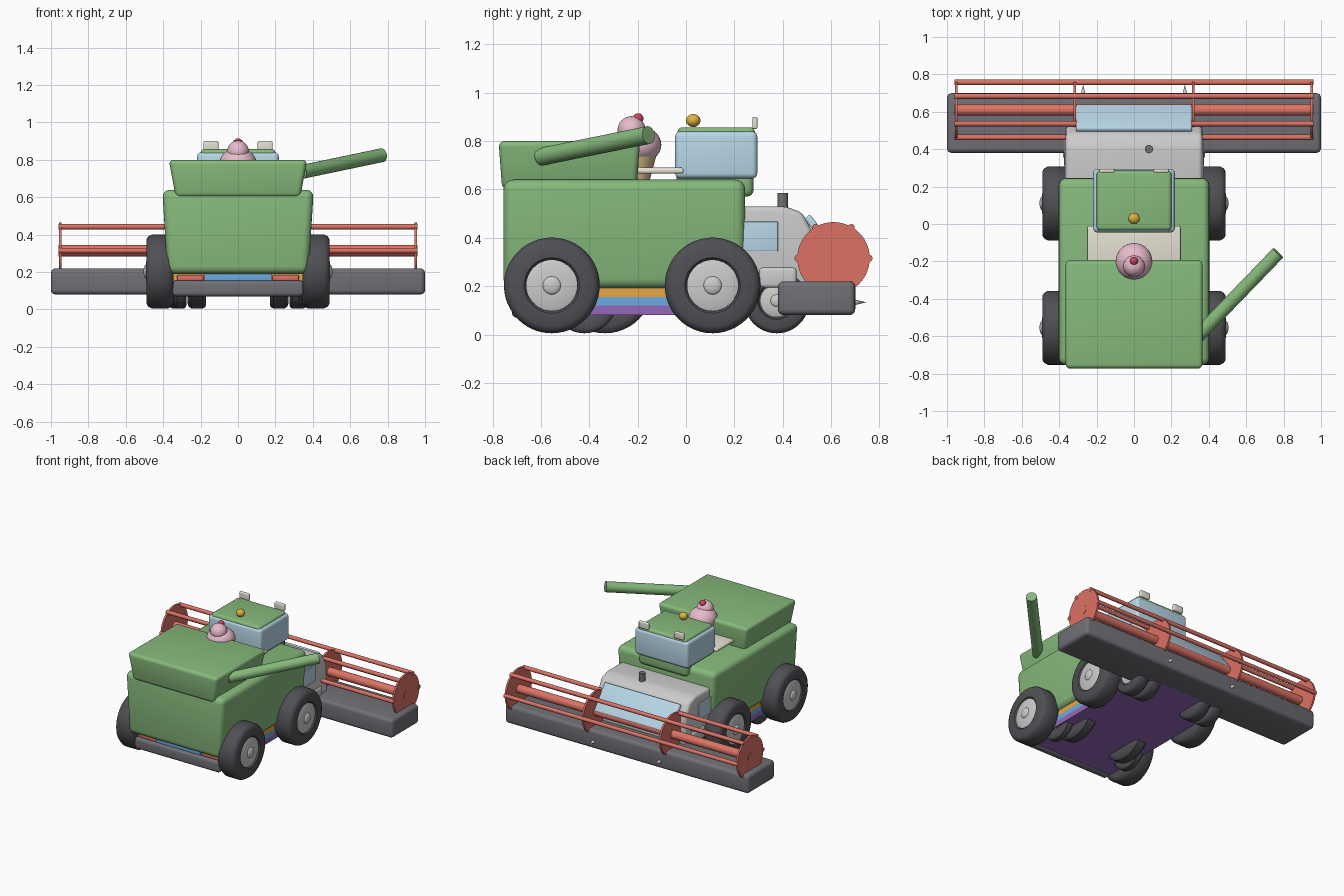
import bpy, bmesh, math
from mathutils import Vector, Matrix

if "Cube" in bpy.data.objects:
    bpy.data.objects.remove(bpy.data.objects["Cube"])

def material(name, c):
    m = bpy.data.materials.new(name)
    m.diffuse_color = (*c, 1)
    m.use_nodes = True
    m.node_tree.nodes["Principled BSDF"].inputs["Base Color"].default_value = m.diffuse_color
    return m

GREEN = material("green", (0.24, 0.49, 0.20))
RED = material("red", (0.72, 0.17, 0.13))
DARK = material("dark_grey", (0.16, 0.16, 0.18))
TYRE = material("tyre", (0.08, 0.08, 0.09))
GLASS = material("glass", (0.48, 0.68, 0.80))
CREAM = material("cream", (0.80, 0.76, 0.66))
PINK = material("pink", (0.80, 0.50, 0.60))
CHERRY = material("cherry", (0.65, 0.06, 0.12))
GOLD = material("gold", (0.75, 0.45, 0.05))
TAN = material("tan", (0.70, 0.50, 0.28))
ORANGE = material("orange", (0.80, 0.38, 0.06))
BLUE = material("blue", (0.15, 0.40, 0.75))
PURPLE = material("purple", (0.30, 0.14, 0.50))

def finish(name, bm, mat=None):
    bmesh.ops.recalc_face_normals(bm, faces=bm.faces)
    me = bpy.data.meshes.new(name)
    bm.to_mesh(me)
    bm.free()
    ob = bpy.data.objects.new(name, me)
    bpy.context.collection.objects.link(ob)
    if mat:
        me.materials.append(mat)
    bpy.ops.object.select_all(action='DESELECT')
    ob.select_set(True)
    bpy.context.view_layer.objects.active = ob
    bpy.ops.object.shade_smooth_by_angle(angle=math.radians(40))
    return ob

def round_edges(bm, r):
    if r:
        bmesh.ops.bevel(bm, geom=bm.edges[:], offset=r, segments=4, profile=0.5,
                        affect='EDGES', clamp_overlap=True)

def box(name, lo, hi, r=0.0, mat=None, taper=(1, 1), tilt=0):
    """Rounded box; taper scales the bottom in x and y, tilt turns it about x."""
    lo, hi = Vector(lo), Vector(hi)
    bm = bmesh.new()
    bmesh.ops.create_cube(bm, size=1)
    for v in bm.verts:
        if v.co.z < 0:
            v.co.x *= taper[0]
            v.co.y *= taper[1]
        v.co = Vector([a * b for a, b in zip(v.co, hi - lo)])
    round_edges(bm, r)
    bm.transform(Matrix.Translation((lo + hi) / 2) @ Matrix.Rotation(tilt, 4, 'X'))
    return finish(name, bm, mat)

def side_prism(name, profile, half, r, mat=None):
    """Extrude a (y, z) profile from -half to half in x."""
    bm = bmesh.new()
    f = bm.faces.new([bm.verts.new((-half, y, z)) for y, z in profile])
    g = bmesh.ops.extrude_face_region(bm, geom=[f])
    bmesh.ops.translate(bm, vec=(2 * half, 0, 0),
                        verts=[v for v in g["geom"] if isinstance(v, bmesh.types.BMVert)])
    round_edges(bm, r)
    return finish(name, bm, mat)

def rod(name, p, q, r, mat=None, r2=None, n=32):
    p, q = Vector(p), Vector(q)
    bm = bmesh.new()
    bmesh.ops.create_cone(bm, cap_ends=True, segments=n, radius1=r,
                          radius2=r if r2 is None else r2, depth=(q - p).length)
    turn = (q - p).to_track_quat('Z', 'Y').to_matrix().to_4x4()
    bm.transform(Matrix.Translation((p + q) / 2) @ turn)
    return finish(name, bm, mat)

def ball(name, c, r, mat=None, scale=(1, 1, 1)):
    bm = bmesh.new()
    bmesh.ops.create_uvsphere(bm, u_segments=32, v_segments=16, radius=r)
    bm.transform(Matrix.Translation(c) @ Matrix.Diagonal((*scale, 1)))
    return finish(name, bm, mat)

def lathe_x(name, profile, c, mat=None):
    """Turn an (x, radius) profile around an x axis through c."""
    bm = bmesh.new()
    vs = [bm.verts.new((x, 0, r)) for x, r in profile]
    es = [bm.edges.new(e) for e in zip(vs, vs[1:])]
    bmesh.ops.spin(bm, geom=vs + es, cent=(0, 0, 0), axis=(1, 0, 0),
                   angle=math.tau, steps=48)
    bmesh.ops.remove_doubles(bm, verts=bm.verts, dist=1e-5)
    bm.transform(Matrix.Translation(c))
    return finish(name, bm, mat)

def wheel(name, s, x0, x1, y, r):
    """Tyre, domed hub and centre cap on side s."""
    w, k = x1 - x0, 0.2 * (x1 - x0)
    tyre = [(0, 0), (0, r * .85), (k * .3, r * .94), (k, r), (w - k, r),
            (w - k * .3, r * .94), (w, r * .86), (w, r * .58), (w - k * .3, r * .54), (w - k * .3, 0)]
    lathe_x(name + "_tyre", [(s * a, b) for a, b in tyre], (s * x0, y, r + .005), TYRE)
    hub = [(-.02, r * .55), (0, r * .53), (.005, r * .45), (.01, r * .2), (.01, 0)]
    lathe_x(name + "_hub", [(s * a, b) for a, b in hub], (s * (x1 - .008), y, r + .005))
    ball(name + "_cap", (s * x1, y, r + .005), r * .19, None, (.4, 1, 1))

# Harvester body, grain tank and unloading tube
box("harvester_body", (-.405, -.755, .19), (.405, .245, .64), .04, GREEN, (.93, 1))
box("grain_tank", (-.37, -.775, .60), (.37, -.19, .80), .025, GREEN, (.9, .95))
rod("unloading_tube", (.34, -.60, .735), (.77, -.155, .825), .037, GREEN)

# Driver cab
box("cab_base", (-.20, -.04, .57), (.20, .28, .70), .03, GREEN)
box("cab_glass", (-.218, -.045, .645), (.218, .295, .84), .022, GLASS)
box("cab_roof", (-.20, -.035, .80), (.20, .285, .857), .02, GREEN)
ball("beacon", (0, .03, .885), .03, GOLD, (1, 1, .9))
for s in (-1, 1):
    box("mirror", (s * .145 - .04, .275, .85), (s * .145 + .04, .295, .90), .007, CREAM)

# Ice cream and serving shelf
box("serving_shelf", (-.25, -.21, .665), (.25, -.01, .69), .01, CREAM)
rod("wafer_cone", (0, -.2, .60), (0, -.2, .75), .04, TAN, .08)
ball("lower_scoop", (0, -.2, .785), .098, PINK, (1, 1, .8))
ball("upper_scoop", (0, -.225, .845), .058, PINK)
ball("cherry", (0, -.198, .893), .022, CHERRY)

# Truck nose, glass and exhaust
side_prism("truck_nose", [(.15, .19), (.15, .53), (.41, .53), (.48, .505), (.525, .42), (.535, .19)],
           .365, .022)
box("windscreen", (-.31, .46, .39), (.31, .67, .42), .01, GLASS, tilt=math.radians(-52))
for s in (-1, 1):
    box("side_window", (s * .366 - .006, .22, .345), (s * .366 + .006, .38, .467), .003, GLASS)
    box("fender", (s * .345 - .03, .30, .19), (s * .345 + .03, .46, .28), .02)
rod("exhaust", (.08, .40, .50), (.08, .40, .585), .022, DARK)

# Striped lower truck body
for nm, z0, z1, m in (("purple", .08, .12, PURPLE), ("blue", .12, .155, BLUE), ("orange", .155, .27, ORANGE)):
    box(nm + "_stripe", (-.35, -.68, z0), (.35, .50, z1), 0, m)

# Rear bumper and lamps
box("rear_bumper", (-.35, -.72, .07), (.35, -.66, .155), .02, DARK)
box("rear_plate", (-.18, -.70, .15), (.18, -.67, .19), .004, BLUE)
for s in (-1, 1):
    box("tail_lamp", (s * .255 - .07, -.70, .153), (s * .255 + .07, -.67, .185), .008, RED)

# Wheels
for s in (-1, 1):
    wheel("harvester_front_wheel", s, .345, .49, .11, .198)
    wheel("harvester_rear_wheel", s, .345, .49, -.555, .198)
    wheel("truck_front_wheel", s, .275, .37, .375, .135)
    wheel("truck_front_inner_wheel", s, .17, .265, .375, .135)
    wheel("truck_rear_wheel", s, .275, .34, -.42, .135)
    wheel("truck_rear_inner_wheel", s, .17, .27, -.335, .198)

# Cutting header
box("header", (-1, .38, .08), (1, .70, .22), .025, DARK)
for s in (-1, 1):
    rod("header_spike", (s * .272, .69, .133), (s * .272, .745, .133), .014, None, 0)

# Reel: shaft, discs and six bars
HUB = Vector((0, .61, .315))
rod("reel_shaft", HUB - Vector((.96, 0, 0)), HUB + Vector((.96, 0, 0)), .031, RED)
for x in (-.95, -.317, .317, .95):
    rod("reel_disc", HUB + Vector((x - .007, 0, 0)), HUB + Vector((x + .007, 0, 0)), .15, RED, n=48)
for i in range(6):
    a = i * math.pi / 3
    c = HUB + Vector((0, math.cos(a), math.sin(a))) * .147
    rod("reel_bar", c - Vector((.96, 0, 0)), c + Vector((.96, 0, 0)), .0145, RED, n=16)
